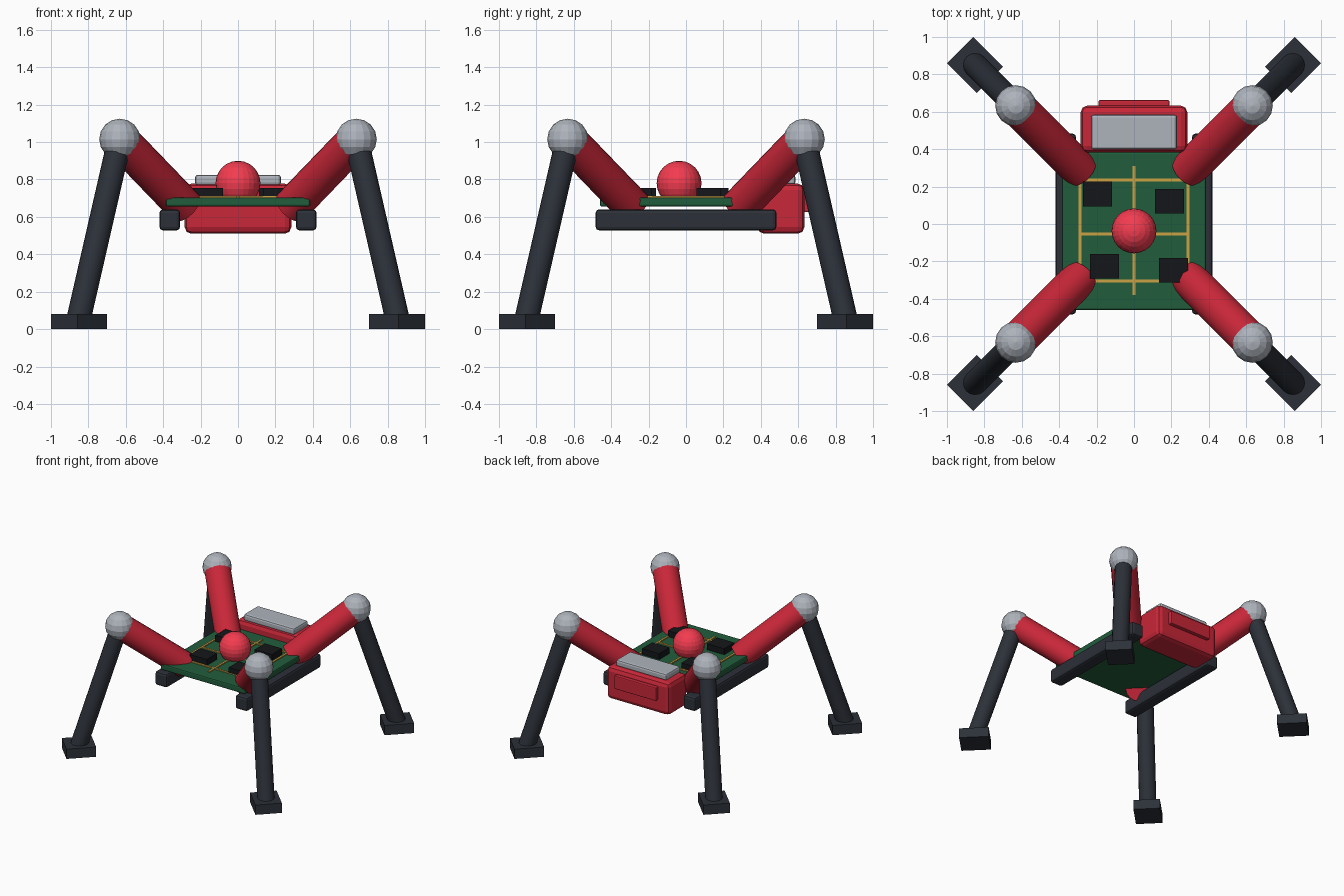
import bpy
import math
from mathutils import Vector

if "Cube" in bpy.data.objects:
    bpy.data.objects.remove(bpy.data.objects["Cube"])


def material(name, rgb):
    m = bpy.data.materials.new(name)
    m.diffuse_color = (*rgb, 1)
    m.use_nodes = True
    m.node_tree.nodes["Principled BSDF"].inputs["Base Color"].default_value = m.diffuse_color
    return m


RED = material("red_shell", (0.58, 0.02, 0.04))
GLOW = material("bright_red", (0.9, 0.045, 0.08))
DARK = material("dark_metal", (0.025, 0.03, 0.04))
GREEN = material("board_green", (0.015, 0.11, 0.045))
GOLD = material("trace_gold", (0.6, 0.36, 0.06))
BLACK = material("chip_black", (0.007, 0.008, 0.01))
STEEL = material("light_steel", (0.42, 0.45, 0.5))


def finish(name, mat):
    ob = bpy.context.object
    ob.name = name
    ob.data.materials.append(mat)
    return ob


def box(name, lo, hi, mat, bevel=0.0, turn=0.0):
    lo, hi = Vector(lo), Vector(hi)
    bpy.ops.mesh.primitive_cube_add(size=1, location=(lo + hi) / 2)
    ob = finish(name, mat)
    ob.scale = hi - lo
    bpy.ops.object.transform_apply(location=False, rotation=False, scale=True)
    ob.rotation_euler.z = turn
    if bevel:
        mod = ob.modifiers.new("bevel", "BEVEL")
        mod.width = bevel
        mod.segments = 2
    return ob


def rod(name, a, b, radius, mat):
    a, b = Vector(a), Vector(b)
    bpy.ops.mesh.primitive_cylinder_add(vertices=16, radius=radius, depth=(b - a).length,
                                        location=(a + b) / 2)
    ob = finish(name, mat)
    ob.rotation_euler = (b - a).to_track_quat("Z", "Y").to_euler()
    bpy.ops.object.shade_smooth_by_angle(angle=math.radians(35))


def ball(name, loc, radius, segments, rings, mat):
    bpy.ops.mesh.primitive_uv_sphere_add(segments=segments, ring_count=rings,
                                         radius=radius, location=loc)
    finish(name, mat)


# Circuit board body and side rails
box("circuit_board", (-0.385, -0.46, 0.655), (0.385, 0.385, 0.705), GREEN, 0.01)
for side, s in (("left", -1), ("right", 1)):
    x = 0.365 * s
    box(side + "_rail", (x - 0.055, -0.483, 0.528), (x + 0.055, 0.483, 0.64), DARK, 0.018)

# Gold traces on the board
for i, x in enumerate((-0.29, 0.0, 0.29)):
    y0, y1 = (-0.38, 0.31) if x == 0 else (-0.312, 0.243)
    box(f"trace_long_{i}", (x - 0.008, y0, 0.7), (x + 0.008, y1, 0.713), GOLD)
for i, y in enumerate((-0.305, -0.053, 0.236)):
    box(f"trace_cross_{i}", (-0.298, y - 0.008, 0.7), (0.298, y + 0.008, 0.712), GOLD)

# Chips and central sensor dome
for i, (x, y) in enumerate(((-0.195, 0.16), (0.19, 0.122), (-0.157, -0.226), (0.212, -0.247))):
    box(f"chip_{i}", (x - 0.078, y - 0.066, 0.7), (x + 0.078, y + 0.066, 0.755), BLACK)
ball("sensor_dome", (0, -0.037, 0.78), 0.12, 24, 12, GLOW)

# Rear power pack with top plate and back panel
box("power_pack", (-0.285, 0.383, 0.51), (0.285, 0.633, 0.778), RED, 0.035)
box("pack_top_plate", (-0.23, 0.398, 0.77), (0.23, 0.585, 0.825), STEEL, 0.015)
box("pack_back_panel", (-0.19, 0.6, 0.625), (0.19, 0.663, 0.735), RED, 0.008)

# Four legs
for end, sy in (("front", -1), ("rear", 1)):
    for side, sx in (("left", -1), ("right", 1)):
        def at(d, z):
            return (d * sx, d * sy, z)
        tag = f"{end}_{side}_"
        rod(tag + "upper_leg", at(0.285, 0.655), at(0.632, 1.015), 0.1, RED)
        ball(tag + "knee", at(0.632, 1.015), 0.11, 16, 8, STEEL)
        rod(tag + "lower_leg", at(0.632, 1.015), at(0.853, 0.05), 0.065, DARK)
        c = Vector(at(0.85, 0.04))
        h = Vector((0.112, 0.1, 0.04))
        box(tag + "foot", c - h, c + h, DARK, turn=math.atan2(sy, sx))
